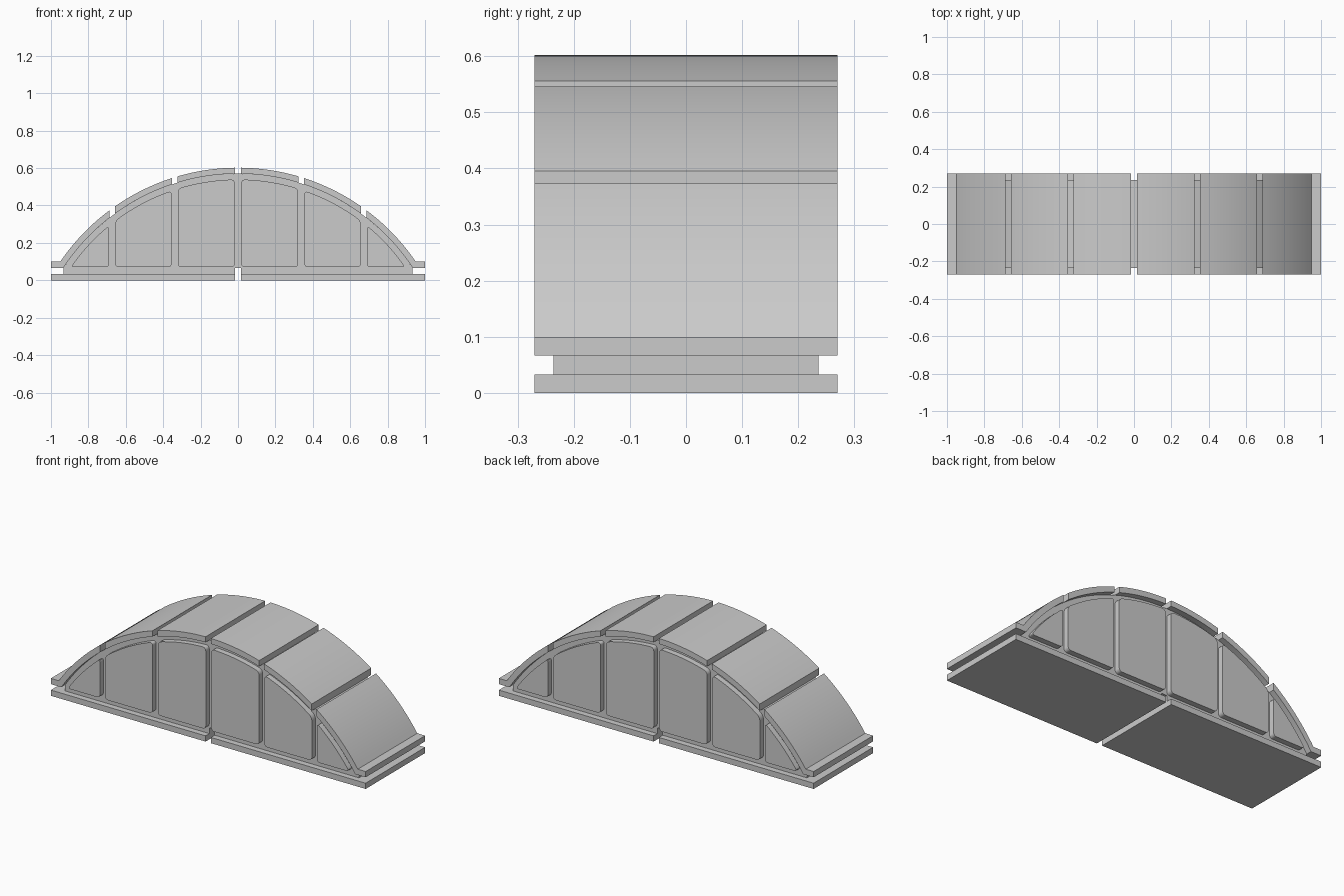
import bpy, bmesh, math

cube = bpy.data.objects.get("Cube")
if cube:
    bpy.data.objects.remove(cube, do_unlink=True)

grey = bpy.data.materials.new("light_grey")
grey.use_nodes = True
colour = (0.6, 0.6, 0.6, 1)
grey.diffuse_color = colour
grey.node_tree.nodes["Principled BSDF"].inputs["Base Color"].default_value = colour

# All arches share one centre below the ground
CENTRE_Z = -0.548
R_SKIN, R_CORE, R_PANEL = 1.15, 1.118, 1.087
BASE_TOP, SILL, FLANGE_TOP = 0.033, 0.067, 0.10
HALF_GAP = 0.017


def arc(radius, x0, x1, steps=14):
    """Points along an arch from x0 to x1."""
    a0, a1 = math.asin(x0 / radius), math.asin(x1 / radius)
    angles = [a0 + (a1 - a0) * i / steps for i in range(steps + 1)]
    return [(radius * math.sin(a), CENTRE_Z + radius * math.cos(a)) for a in angles]


def arc_x(radius, z):
    """Where an arch reaches height z."""
    return math.sqrt(radius ** 2 - (z - CENTRE_Z) ** 2)


def prism(name, outline, half_depth, rounding=0):
    """Extrude an x-z outline along y, optionally rounding its corners."""
    bm = bmesh.new()
    face = bm.faces.new([bm.verts.new((x, -half_depth, z)) for x, z in outline])
    ext = bmesh.ops.extrude_face_region(bm, geom=[face])
    verts = [g for g in ext["geom"] if isinstance(g, bmesh.types.BMVert)]
    bmesh.ops.translate(bm, verts=verts, vec=(0, 2 * half_depth, 0))
    bmesh.ops.recalc_face_normals(bm, faces=bm.faces)
    if rounding:
        corners = [e for e in bm.edges
                   if abs(e.verts[0].co.y - e.verts[1].co.y) > half_depth
                   and e.calc_face_angle(0) > math.radians(25)]
        bmesh.ops.bevel(bm, geom=corners, offset=rounding, segments=5,
                        profile=0.5, affect='EDGES')
    mesh = bpy.data.meshes.new(name)
    bm.to_mesh(mesh)
    bm.free()
    mesh.materials.append(grey)
    obj = bpy.data.objects.new(name, mesh)
    bpy.context.collection.objects.link(obj)
    bpy.ops.object.select_all(action='DESELECT')
    obj.select_set(True)
    bpy.context.view_layer.objects.active = obj
    bpy.ops.object.shade_smooth_by_angle(angle=math.radians(30))


# Arched core with a slot in the middle of its foot
core_x = arc_x(R_CORE, SILL)
core = arc(R_CORE, -core_x, core_x, 64)
core += [(core_x, BASE_TOP), (HALF_GAP, BASE_TOP), (HALF_GAP, SILL),
         (-HALF_GAP, SILL), (-HALF_GAP, BASE_TOP), (-core_x, BASE_TOP)]
prism("arched_core", core, 0.236)

skin_end = arc_x(R_SKIN, FLANGE_TOP)
panel_tip = arc_x(R_PANEL, 0.07)
for side, sign in (("left", 1), ("right", -1)):
    def part(name, outline, half_depth, rounding=0):
        prism(f"{side}_{name}", [(sign * x, z) for x, z in outline],
              half_depth, rounding)

    # Flat base plate
    part("base_plate", [(HALF_GAP, 0), (1, 0), (1, BASE_TOP), (HALF_GAP, BASE_TOP)], 0.27)

    # Curved roof plates, the last one ending in a flat flange
    for label, x0, x1 in (("upper", HALF_GAP, 0.323), ("middle", 0.354, 0.657)):
        part(f"{label}_roof_plate",
             arc(R_SKIN, x0, x1) + arc(R_CORE, x1, x0), 0.27)
    part("lower_roof_plate", arc(R_SKIN, 0.688, skin_end)
         + [(1, FLANGE_TOP), (1, SILL)] + arc(R_CORE, core_x, 0.688), 0.27)

    # Raised side panels with rounded corners, passing through the core
    for label, x0, x1 in (("inner", HALF_GAP, 0.322), ("middle", 0.355, 0.657)):
        part(f"{label}_side_panel",
             arc(R_PANEL, x0, x1, 10) + [(x1, 0.07), (x0, 0.07)], 0.268, 0.02)
    part("outer_side_panel",
         arc(R_PANEL, 0.69, panel_tip, 10) + [(0.69, 0.07)], 0.268, 0.018)
